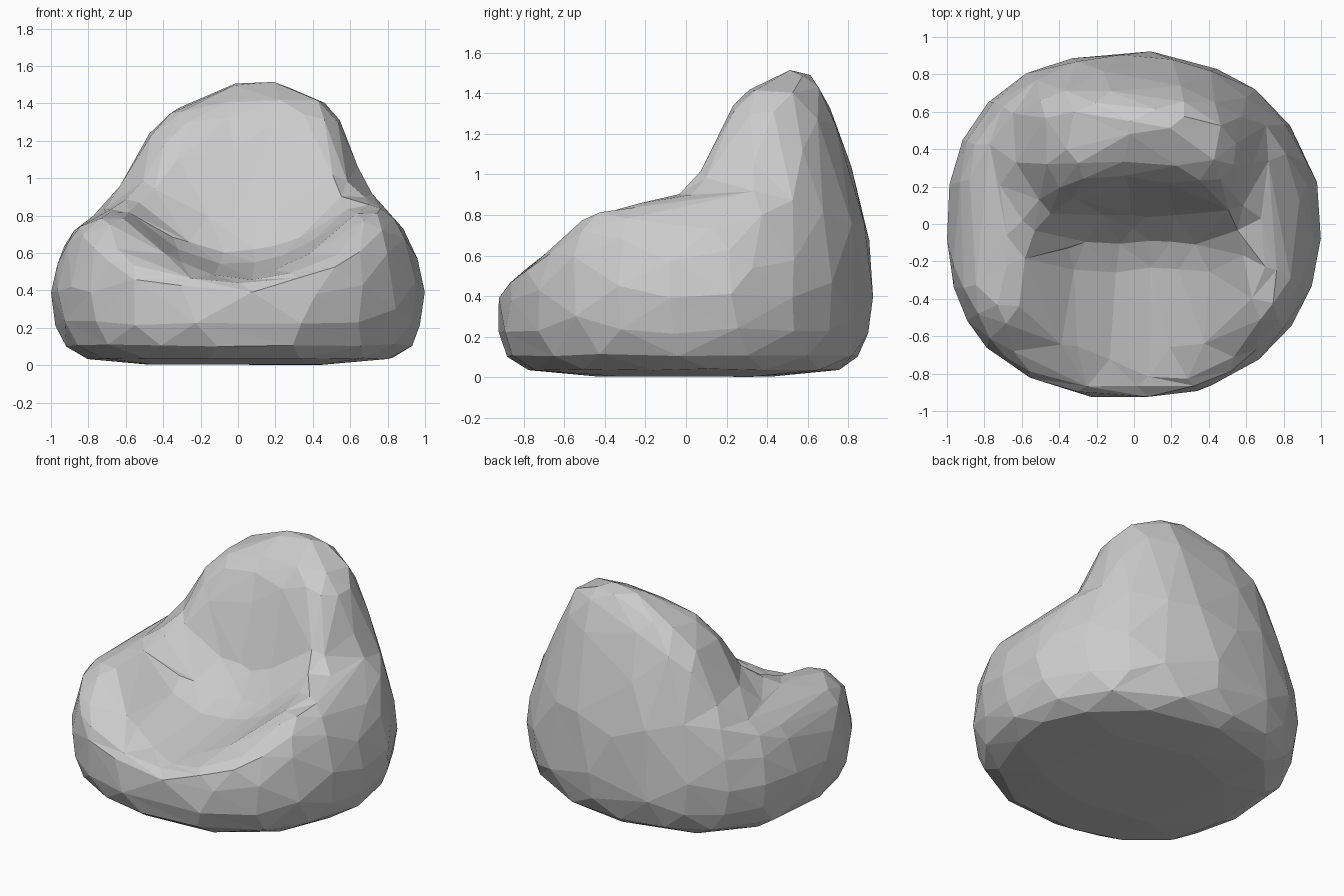
import bpy, bmesh, math
from mathutils import Vector

cube = bpy.data.objects.get("Cube")
if cube:
    bpy.data.objects.remove(cube)

SEGMENTS = 48
HALF_WIDTH, HALF_DEPTH = 1.005, 0.925

# Profiles: across the chair, along its side, along the seat centre, and rim rounding
ACROSS = [(-1, .4), (-.97, .56), (-.9, .71), (-.75, .82), (-.63, .96), (-.5, 1.22), (-.35, 1.37),
          (0, 1.58), (.16, 1.6), (.46, 1.44), (.56, 1.31), (.63, 1.1), (.7, .93), (.78, .87),
          (.87, .76), (.97, .56), (1, .4)]
ALONG = [(-.93, .39), (-.9, .44), (-.83, .52), (-.7, .6), (-.48, .83), (-.3, .92), (0, 1.03),
         (.1, 1.17), (.25, 1.5), (.46, 1.62), (.59, 1.58), (.68, 1.43), (.83, 1.02), (.91, .65), (.93, .4)]
SEAT = [(-.93, .43), (-.6, .49), (-.4, .52), (-.25, .54), (-.1, .6), (.05, .78), (.15, 1.08),
        (.24, 1.34), (.32, 1.46), (.45, 1.56), (.55, 1.9)]
RIM = [(0, 3), (.5, 2.2), (.7, 1.5), (.85, .98), (.93, .73), (.97, .58), (1, .42)]


def sample(profile, t):
    """Piecewise-linear height along a profile."""
    if t <= profile[0][0]:
        return profile[0][1]
    for (a, u), (b, v) in zip(profile, profile[1:]):
        if t <= b:
            return u + (v - u) * (t - a) / (b - a)
    return profile[-1][1]


def outline(angle, scale):
    """Point on the rounded-square plan, each corner with its own roundness."""
    c, s = math.cos(angle), math.sin(angle)
    if c > 0:
        n = 2.08 if s > 0 else 2.2
    else:
        n = 2.35 if s > 0 else 2.45
    r = (abs(c / HALF_WIDTH) ** n + abs(s / HALF_DEPTH) ** n) ** (-1 / n)
    return c * r * scale, s * r * scale


def cushion_height(x, y, scale):
    """Soft minimum of the outer profiles, hollowed by the seat."""
    bowl = sample(SEAT, y) + .8 * x * x
    # Back corners are rounder than the middle of the back
    rim = sample(RIM, scale) * (1 + .5 * max(0, y) * (1 - abs(x)))
    # Shoulders narrow in front of the backrest
    narrowing = min(1, max(0, (.35 - y) / .2))
    shifted = x + math.copysign(.3 * max(0, .85 - abs(x)) * narrowing, x)
    limits = (sample(ACROSS, shifted), sample(ALONG, y), bowl, rim)
    return sum(h ** -16 for h in limits) ** (-1 / 16)


# Rings from the underside, round the rim, up and into the seat
rings = [(.5, 0), (.84, .03), (.925, .1), (.975, .22), (1, .4)]
rings += [(s, None) for s in (.985, .96, .93, .88, .82, .75, .68, .6, .52, .44, .36, .28, .2, .12, .05)]

bm = bmesh.new()
loops = []
for scale, height in rings:
    loop = []
    for i in range(SEGMENTS):
        angle = math.tau * i / SEGMENTS
        if height is None:
            x, y = outline(angle, scale)
            z = cushion_height(x, y, scale)
        else:
            # The front wall bulges low down
            bulge = .04 * max(0, -math.sin(angle)) ** 3 * (height < .4)
            x, y = outline(angle, scale + bulge)
            z = height
        loop.append(bm.verts.new(Vector((x, y, z))))
    loops.append(loop)
for low, high in zip(loops, loops[1:]):
    for i in range(SEGMENTS):
        j = (i + 1) % SEGMENTS
        bm.faces.new((low[i], low[j], high[j], high[i]))
bm.faces.new(loops[0][::-1])

# Close the seat centre with a fan
centre = bm.verts.new((0, 0, cushion_height(0, 0, 0)))
for i in range(SEGMENTS):
    bm.faces.new((loops[-1][i], loops[-1][(i + 1) % SEGMENTS], centre))
bmesh.ops.triangulate(bm, faces=bm.faces[:])
bmesh.ops.recalc_face_normals(bm, faces=bm.faces[:])

mesh = bpy.data.meshes.new("beanbag_chair")
bm.to_mesh(mesh)
bm.free()
chair = bpy.data.objects.new("beanbag_chair", mesh)
bpy.context.collection.objects.link(chair)

# Soften the folds, then reduce to large irregular flat facets
smooth = chair.modifiers.new("soften", "SMOOTH")
smooth.factor, smooth.iterations = .4, 2
facets = chair.modifiers.new("facets", "DECIMATE")
facets.ratio = 380 / len(mesh.polygons)

# Grey fabric
fabric = bpy.data.materials.new("grey_fabric")
fabric.use_nodes = True
colour = (.6, .6, .6, 1)
fabric.diffuse_color = colour
fabric.node_tree.nodes["Principled BSDF"].inputs["Base Color"].default_value = colour
mesh.materials.append(fabric)
